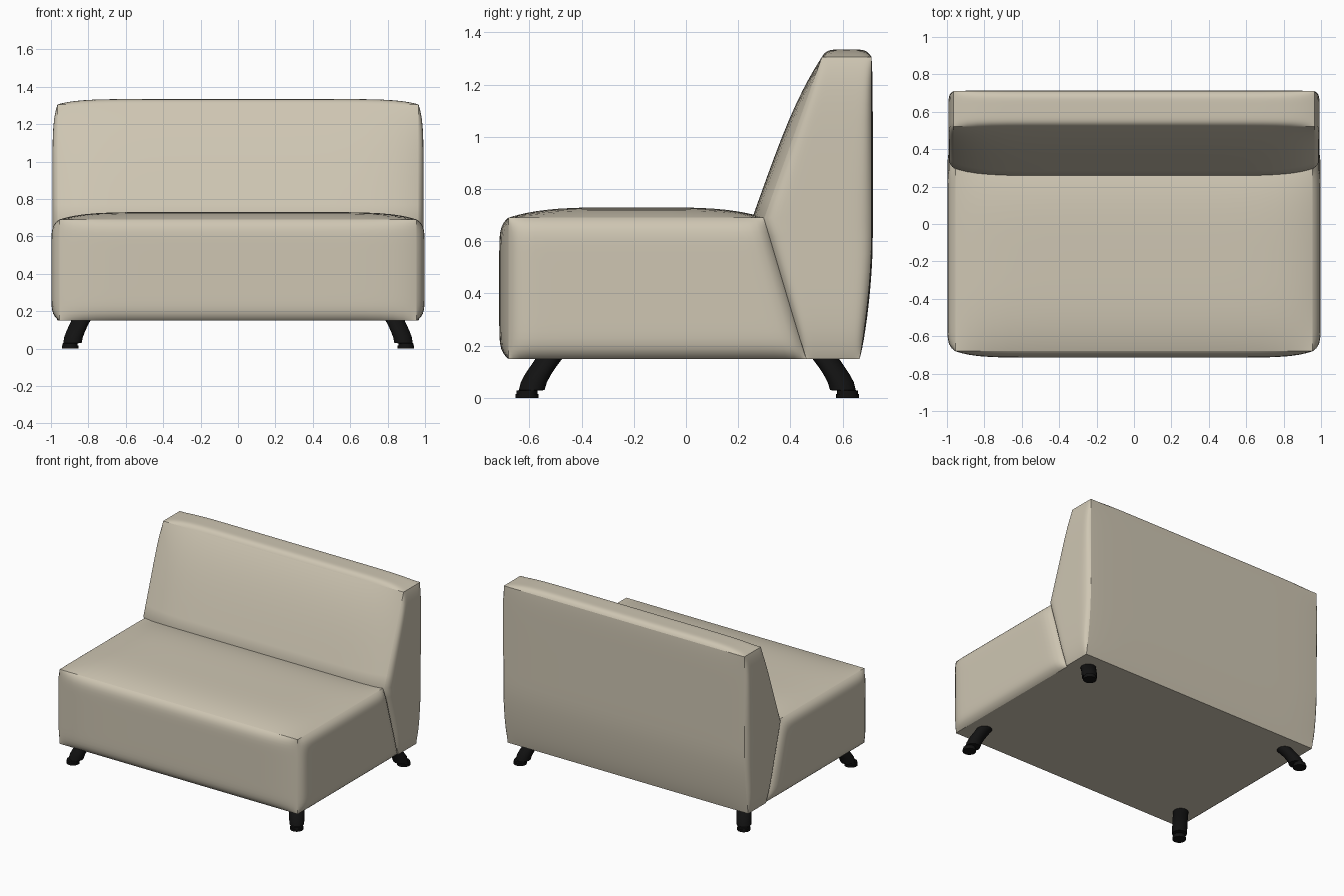
import bpy, bmesh, math
from mathutils import Vector

default = bpy.data.objects.get("Cube")
if default:
    bpy.data.objects.remove(default, do_unlink=True)


def material(name, rgb, roughness):
    m = bpy.data.materials.new(name)
    m.use_nodes = True
    m.diffuse_color = (*rgb, 1)
    node = m.node_tree.nodes["Principled BSDF"]
    node.inputs["Base Color"].default_value = (*rgb, 1)
    node.inputs["Roughness"].default_value = roughness
    return m


fabric = material("beige upholstery", (0.62, 0.565, 0.45), 0.8)
black = material("black leg", (0.006, 0.006, 0.006), 0.5)


def finish(bm, name, mat):
    bmesh.ops.recalc_face_normals(bm, faces=bm.faces)
    mesh = bpy.data.meshes.new(name)
    bm.to_mesh(mesh)
    bm.free()
    mesh.materials.append(mat)
    obj = bpy.data.objects.new(name, mesh)
    bpy.context.collection.objects.link(obj)
    return obj


def lerp(a, b, t):
    return a + (b - a) * t


def swell(a, n):
    return 1 - abs(a) ** n


def cushion(name, shape):
    """Cube grid, denser towards its seams, mapped through a shape function."""
    bm = bmesh.new()
    bmesh.ops.create_cube(bm, size=2)
    bmesh.ops.subdivide_edges(bm, edges=bm.edges[:], cuts=23, use_grid_fill=True)
    for v in bm.verts:
        v.co = Vector([math.sin(math.pi / 2 * round(c, 4)) for c in v.co])

    def on_seam(e):
        return sum(all(abs(v.co[i]) > 0.9999 and v.co[i] * e.verts[0].co[i] > 0
                       for v in e.verts) for i in range(3)) > 1

    for e in bm.edges:
        e.smooth = not on_seam(e)
    for f in bm.faces:
        f.smooth = True
    for v in bm.verts:
        v.co = Vector(shape(*v.co))
    return finish(bm, name, fabric)


def outer(c):
    """Sign of the cube face the coordinate lies on, or zero inside it."""
    return math.copysign(1, c) if abs(c) > 0.9999 else 0


def seat_shape(u, v, w):
    h = (w + 1) / 2
    x = 0.955 * u + 0.043 * outer(u) * swell(v, 20) * swell(w, 10)
    y = lerp(-0.68, lerp(0.46, 0.30, h), (v + 1) / 2)
    z = lerp(0.15, 0.69, h)
    if outer(v) < 0:
        y -= 0.035 * swell(u, 10) * swell(w, 10)
    if outer(w) > 0:
        z += 0.04 * swell(u, 8) * swell(v, 4)
    return x, y, z


def back_shape(u, v, w):
    # The hinge line where the seat meets the back lies at w = 0
    if w < 0:
        z, front = lerp(0.69, 0.15, -w), lerp(0.30, 0.46, -w)
    else:
        z, front = lerp(0.69, 1.305, w), lerp(0.30, 0.52, w)
    rear = 0.71 - 0.045 * max(0, (0.6 - z) / 0.45) ** 1.7
    x = 0.965 * u + 0.027 * outer(u) * swell(v, 10) * swell(w, 8)
    y = lerp(front, rear, (v + 1) / 2)
    if outer(v) < 0:
        y -= 0.046 * swell(u, 8) * swell(w, 4)
    elif outer(v) > 0:
        y += 0.005 * swell(u, 10) * swell(w, 10)
    if outer(w) > 0:
        z += 0.029 * swell(u, 10) * swell(v, 6)
    return x, y, z


cushion("seat", seat_shape)
cushion("backrest", back_shape)


# Splayed legs: stacked rings of (outward shift, height, radius), stepping to a foot
RINGS = [(-0.15, 0.17, 0.051), (0, 0.15, 0.051), (0.27, 0.12, 0.05),
         (0.52, 0.09, 0.05), (0.72, 0.06, 0.05), (0.82, 0.03, 0.049),
         (1.05, 0.028, 0.04), (1.05, 0.016, 0.04),
         (1.05, 0.016, 0.044), (1.05, 0, 0.044)]
SIDES = 24


def leg(name, sx, sy):
    bm = bmesh.new()
    rings = []
    for s, z, r in RINGS:
        cx = sx * (0.84 + 0.055 * s)
        cy = sy * (0.53 + 0.08 * s) + 0.005
        rings.append([bm.verts.new((cx + r * math.cos(a), cy + r * math.sin(a), z))
                      for a in (math.tau * i / SIDES for i in range(SIDES))])
    for lower, upper in zip(rings, rings[1:]):
        for i in range(SIDES):
            j = (i + 1) % SIDES
            bm.faces.new((lower[i], lower[j], upper[j], upper[i]))
    bm.faces.new(rings[0])
    bm.faces.new(rings[-1])
    obj = finish(bm, name, black)
    bpy.ops.object.select_all(action='DESELECT')
    obj.select_set(True)
    bpy.context.view_layer.objects.active = obj
    bpy.ops.object.shade_smooth_by_angle(angle=math.radians(35))


for end, sy in (("front", -1), ("back", 1)):
    for side, sx in (("left", 1), ("right", -1)):
        leg(f"{end}_{side}_leg", sx, sy)
